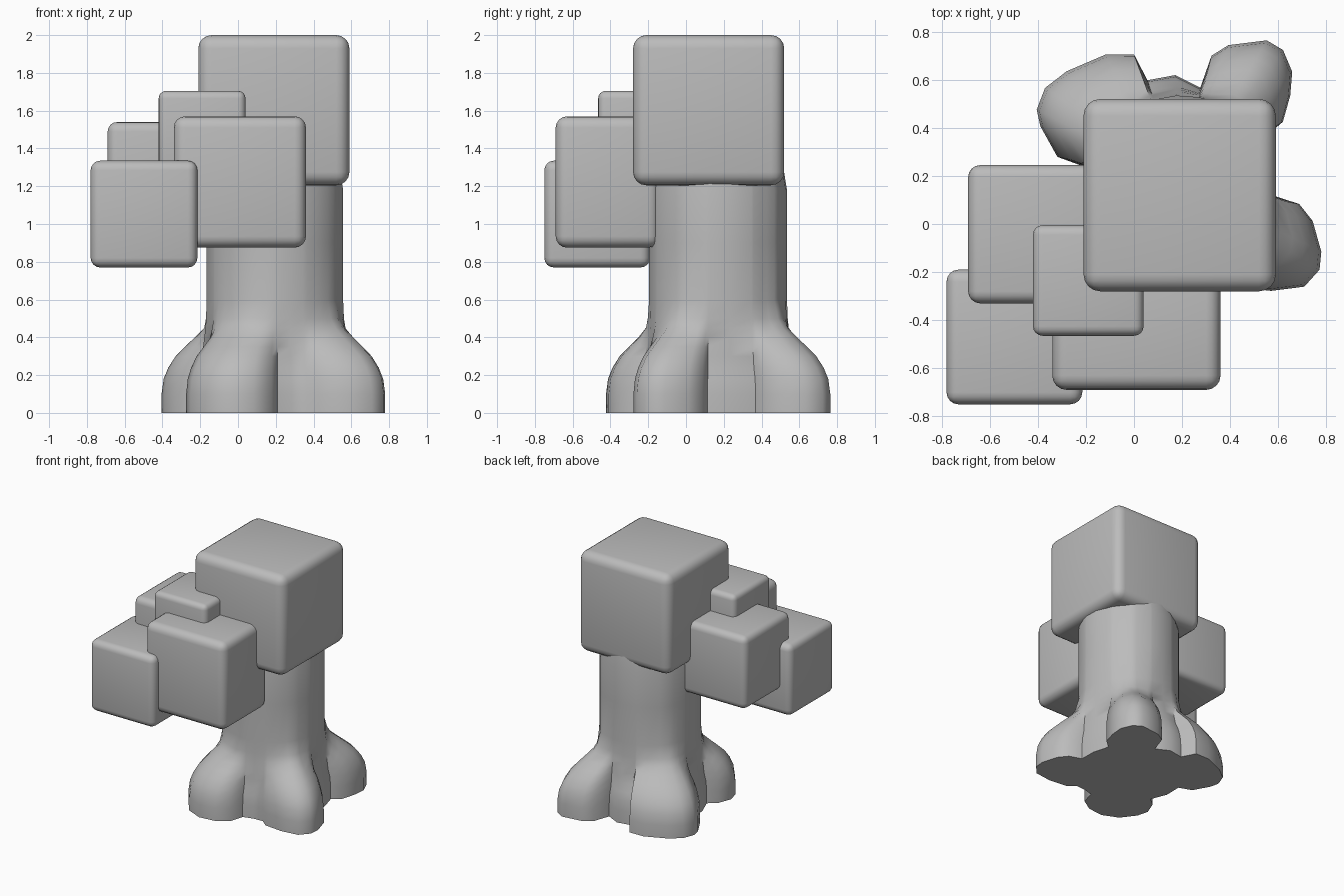
import bpy, bmesh, math

if "Cube" in bpy.data.objects:
    bpy.data.objects.remove(bpy.data.objects["Cube"])

grey = bpy.data.materials.new("plain grey")
grey.diffuse_color = (0.5, 0.5, 0.5, 1)
grey.use_nodes = True
grey.node_tree.nodes["Principled BSDF"].inputs["Base Color"].default_value = grey.diffuse_color


def finish(name, bm, angle):
    bmesh.ops.recalc_face_normals(bm, faces=bm.faces)
    mesh = bpy.data.meshes.new(name)
    bm.to_mesh(mesh)
    bm.free()
    mesh.materials.append(grey)
    ob = bpy.data.objects.new(name, mesh)
    bpy.context.collection.objects.link(ob)
    bpy.ops.object.select_all(action='DESELECT')
    bpy.context.view_layer.objects.active = ob
    ob.select_set(True)
    bpy.ops.object.shade_smooth_by_angle(angle=math.radians(angle))
    return ob


# Foliage: rounded blocks given by their lower and upper corners
def block(name, lo, hi, bevel):
    bm = bmesh.new()
    bmesh.ops.create_cube(bm, size=1)
    for v in bm.verts:
        for i in range(3):
            v.co[i] = lo[i] if v.co[i] < 0 else hi[i]
    bmesh.ops.bevel(bm, geom=bm.edges[:], offset=bevel, segments=4,
                    profile=0.5, affect='EDGES')
    finish(name, bm, 40)


block("crown_block", (-0.21, -0.28, 1.205), (0.59, 0.52, 2.0), 0.07)
block("front_block", (-0.34, -0.69, 0.875), (0.36, -0.14, 1.57), 0.06)
block("low_left_block", (-0.78, -0.75, 0.77), (-0.215, -0.19, 1.335), 0.05)
block("left_block", (-0.69, -0.33, 0.965), (-0.115, 0.245, 1.54), 0.05)
block("small_block", (-0.42, -0.465, 1.245), (0.04, -0.005, 1.705), 0.04)

# Trunk: ground outline with four roots, as (degrees, radius) about the axis
CX, CY, R = 0.195, 0.17, 0.365
ground = [
    (-66, .42), (-62, .49), (-50, .585), (-40, .67), (-32, .68), (-26, .65),
    (-16, .57), (-10, .50), (-8, .40), (10, .40), (29, .41), (31, .495),
    (38.7, .583), (45, .655), (52.5, .698), (59, .693), (71, .607), (76.5, .545),
    (78.5, .405), (93, .45), (108, .45), (110, .57), (120.5, .62), (135.6, .665),
    (145, .69), (153, .673), (158, .63), (168, .525), (170, .42), (188, .42),
    (207, .41), (209, .49), (216, .58), (224, .62), (236, .65), (248, .64),
    (259, .59), (268, .52), (272, .41), (283, .40)]

# Height, root fullness, trunk scale
levels = [(0, 1, 1), (.1, 1, 1), (.18, .96, 1), (.24, .87, 1), (.3, .73, 1),
          (.35, .55, 1), (.4, .36, 1), (.45, .18, 1), (.5, .08, 1), (.6, 0, 1),
          (.9, 0, 1), (1.18, 0, 1), (1.34, 0, .93)]

bm = bmesh.new()
rings = []
for z, full, scale in levels:
    ring = []
    for deg, rad in ground:
        a = math.radians(deg)
        swell = rad - R
        # Roots get both shorter and narrower with height
        narrow = max(0, swell - 0.31 * (1 - full))
        r = R * scale + 0.6 * swell * full + 0.4 * narrow
        ring.append(bm.verts.new((CX + r * math.cos(a), CY + r * math.sin(a), z)))
    rings.append(ring)
n = len(ground)
for lower, upper in zip(rings, rings[1:]):
    for i in range(n):
        j = (i + 1) % n
        bm.faces.new((lower[i], lower[j], upper[j], upper[i]))
bm.faces.new(rings[0][::-1])
bm.faces.new(rings[-1])
finish("trunk_with_roots", bm, 50)
